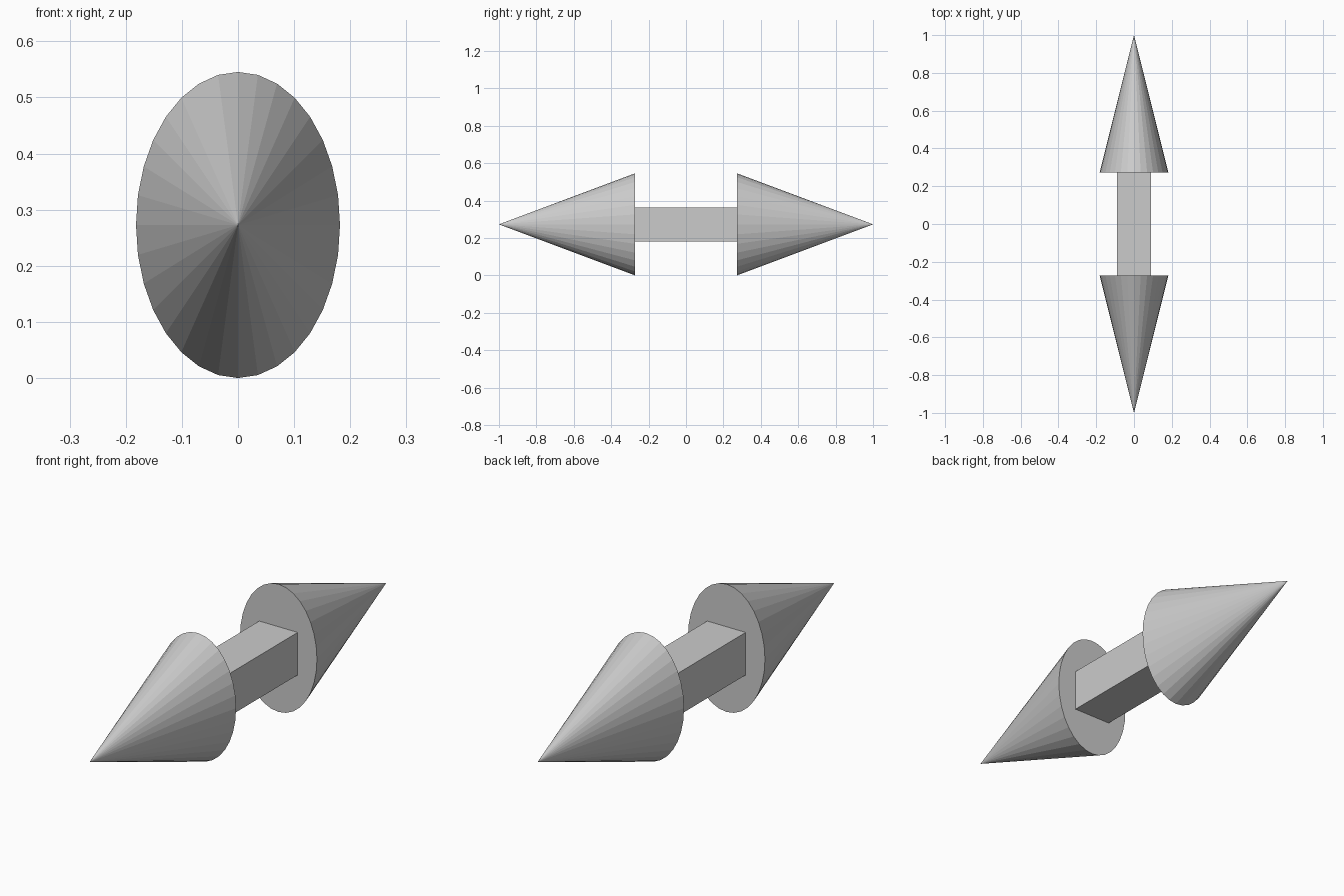
import bpy
import math

if "Cube" in bpy.data.objects:
    bpy.data.objects.remove(bpy.data.objects["Cube"], do_unlink=True)

U = 1 / 11          # half thickness of the shaft
MID = 3 * U         # height of the long axis

grey = bpy.data.materials.new("plain grey")
grey.use_nodes = True
colour = (0.6, 0.6, 0.6, 1)
grey.diffuse_color = colour
grey.node_tree.nodes["Principled BSDF"].inputs["Base Color"].default_value = colour


def finish(name):
    """Name the active part, bake its transform and colour it."""
    part = bpy.context.object
    part.name = name
    bpy.ops.object.transform_apply(location=False, rotation=True, scale=True)
    part.data.materials.append(grey)


# Square shaft between the two heads
bpy.ops.mesh.primitive_cube_add(size=1, location=(0, 0, MID))
bpy.context.object.scale = (2 * U, 6 * U, 2 * U)
finish("shaft")

# Flat-sided oval cone heads, pointing forwards and backwards
for name, side in (("front_head", -1), ("back_head", 1)):
    bpy.ops.mesh.primitive_cone_add(
        vertices=32, radius1=1, radius2=0, depth=8 * U,
        location=(0, side * 7 * U, MID),
        rotation=(-side * math.pi / 2, 0, 0))
    bpy.context.object.scale = (2 * U, 3 * U, 1)
    finish(name)
